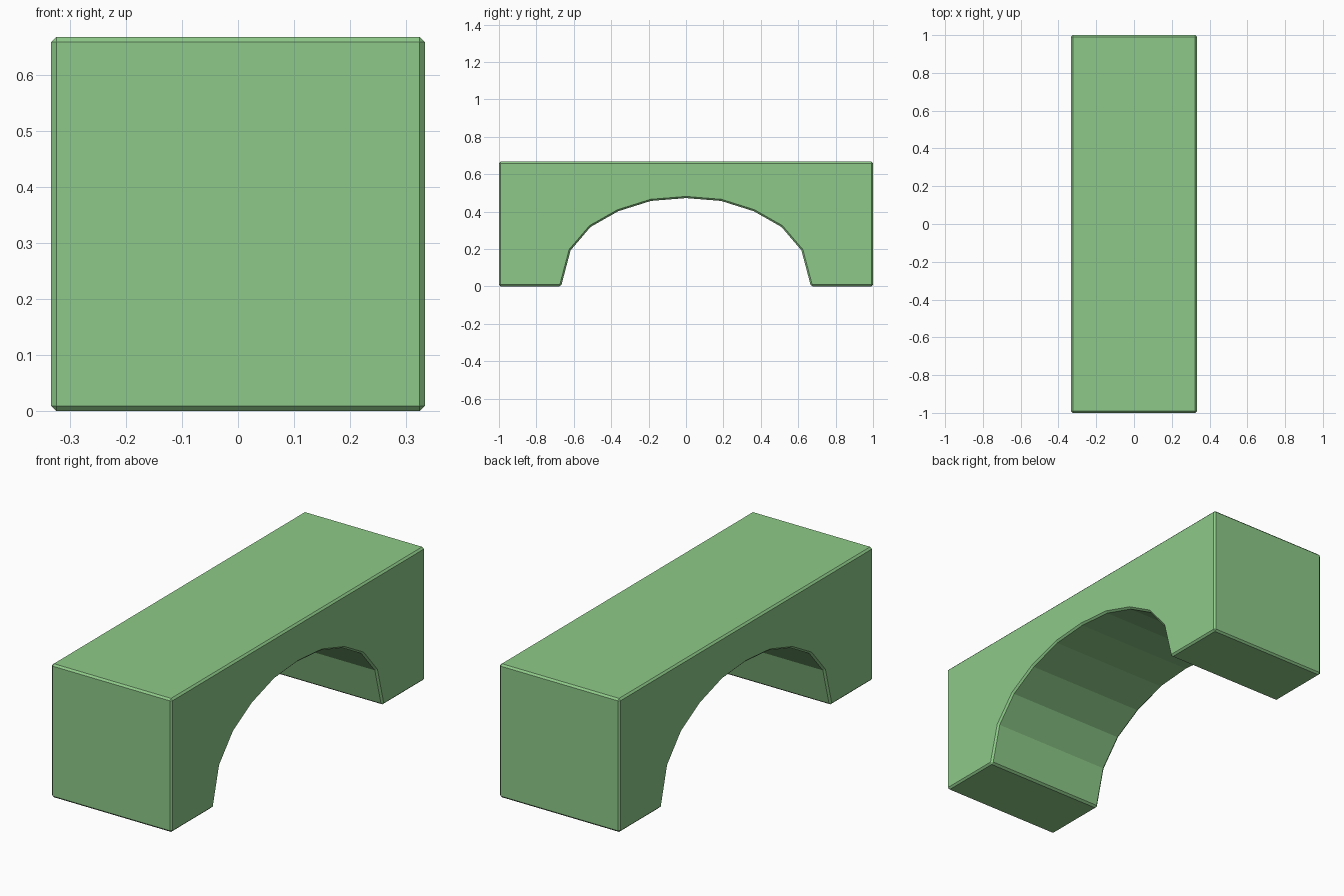
import bpy, bmesh

if "Cube" in bpy.data.objects:
    bpy.data.objects.remove(bpy.data.objects["Cube"])

HALF_WIDTH, HEIGHT = 0.333, 0.667

# Right half of the arch opening, from foot to crown (y, z)
arch = [(0.668, 0), (0.617, 0.193), (0.51, 0.318), (0.362, 0.402), (0.187, 0.457)]
profile = ([(1, HEIGHT), (-1, HEIGHT), (-1, 0)]
           + [(-y, z) for y, z in arch] + [(0, 0.472)]
           + arch[::-1] + [(1, 0)])

# Side profile extruded across the width
bm = bmesh.new()
face = bm.faces.new([bm.verts.new((-HALF_WIDTH, y, z)) for y, z in profile])
result = bmesh.ops.extrude_face_region(bm, geom=[face])
moved = [g for g in result["geom"] if isinstance(g, bmesh.types.BMVert)]
bmesh.ops.translate(bm, verts=moved, vec=(2 * HALF_WIDTH, 0, 0))
bmesh.ops.recalc_face_normals(bm, faces=bm.faces)

# Small chamfer on the sharp edges
sharp = [e for e in bm.edges if e.calc_face_angle(0) > 0.7]
bmesh.ops.bevel(bm, geom=sharp, offset=0.009, segments=1, affect='EDGES')

mesh = bpy.data.meshes.new("arch_block")
bm.to_mesh(mesh)
bm.free()
block = bpy.data.objects.new("arch_block", mesh)
bpy.context.collection.objects.link(block)

# Green paint
paint = bpy.data.materials.new("green_paint")
paint.diffuse_color = (0.27, 0.59, 0.25, 1)
paint.use_nodes = True
paint.node_tree.nodes["Principled BSDF"].inputs["Base Color"].default_value = paint.diffuse_color
mesh.materials.append(paint)
